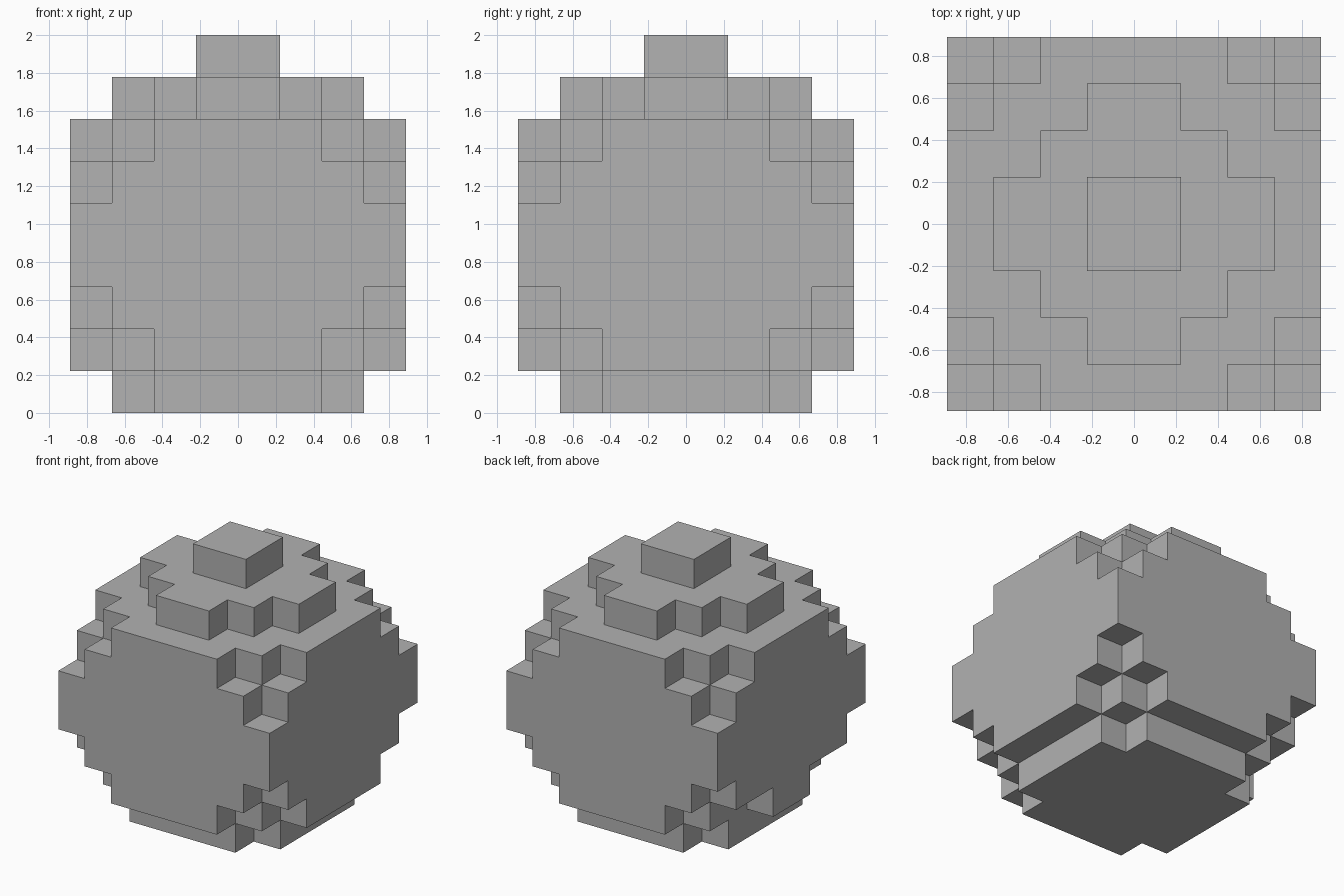
import bpy
import bmesh
import math
from mathutils import Vector

if "Cube" in bpy.data.objects:
    bpy.data.objects.remove(bpy.data.objects["Cube"])

U = 2 / 9  # edge of one cube

# One entry per layer, bottom to top: half width of each row, from the centre row outwards
LAYERS = [
    (3, 3, 2, 0),
    (4, 4, 3, 2),
    (4, 4, 4, 3),
    (4, 4, 4, 4),
    (4, 4, 4, 4),
    (4, 4, 4, 3),
    (4, 4, 3, 2),
    (3, 2, 1, 0),
    (1, 0, 0, 0),
]


def ring(i):
    """Distance of a cell from the centre line: 0 for the two middle cells."""
    return i if i >= 0 else -i - 1


def filled_cells():
    cells = set()
    for k, rows in enumerate(LAYERS):
        for j in range(-4, 4):
            half = rows[ring(j)]
            cells.update((i, j, k) for i in range(-half, half))
    # Narrower lower ledge on the left side
    cells -= {(-4, 1, 1), (-4, -2, 1)}
    return cells


def stepped_ball(name, material):
    cells = filled_cells()
    bm = bmesh.new()
    for cell in cells:
        centre = Vector(cell) + Vector((0.5, 0.5, 0.5))
        for axis in range(3):
            for sign in (-1, 1):
                near = list(cell)
                near[axis] += sign
                if tuple(near) in cells:
                    continue
                # Outer square of this cube
                n, a, b = Vector(), Vector(), Vector()
                n[axis] = sign * 0.5
                a[(axis + 1) % 3] = 0.5
                b[(axis + 2) % 3] = 0.5 * sign
                bm.faces.new([bm.verts.new((centre + n + s * a + t * b) * U)
                              for s, t in ((-1, -1), (1, -1), (1, 1), (-1, 1))])
    # Weld the squares and merge the flat areas
    bmesh.ops.remove_doubles(bm, verts=bm.verts, dist=0.001)
    bmesh.ops.dissolve_limit(bm, angle_limit=math.radians(1),
                             verts=bm.verts, edges=bm.edges)
    mesh = bpy.data.meshes.new(name)
    bm.to_mesh(mesh)
    bm.free()
    mesh.materials.append(material)
    obj = bpy.data.objects.new(name, mesh)
    bpy.context.collection.objects.link(obj)
    return obj


grey = bpy.data.materials.new("grey")
grey.diffuse_color = (0.445, 0.445, 0.445, 1)
grey.use_nodes = True
grey.node_tree.nodes["Principled BSDF"].inputs["Base Color"].default_value = grey.diffuse_color

# Round body with the raised cap and top knob
stepped_ball("stepped_ball", grey)
